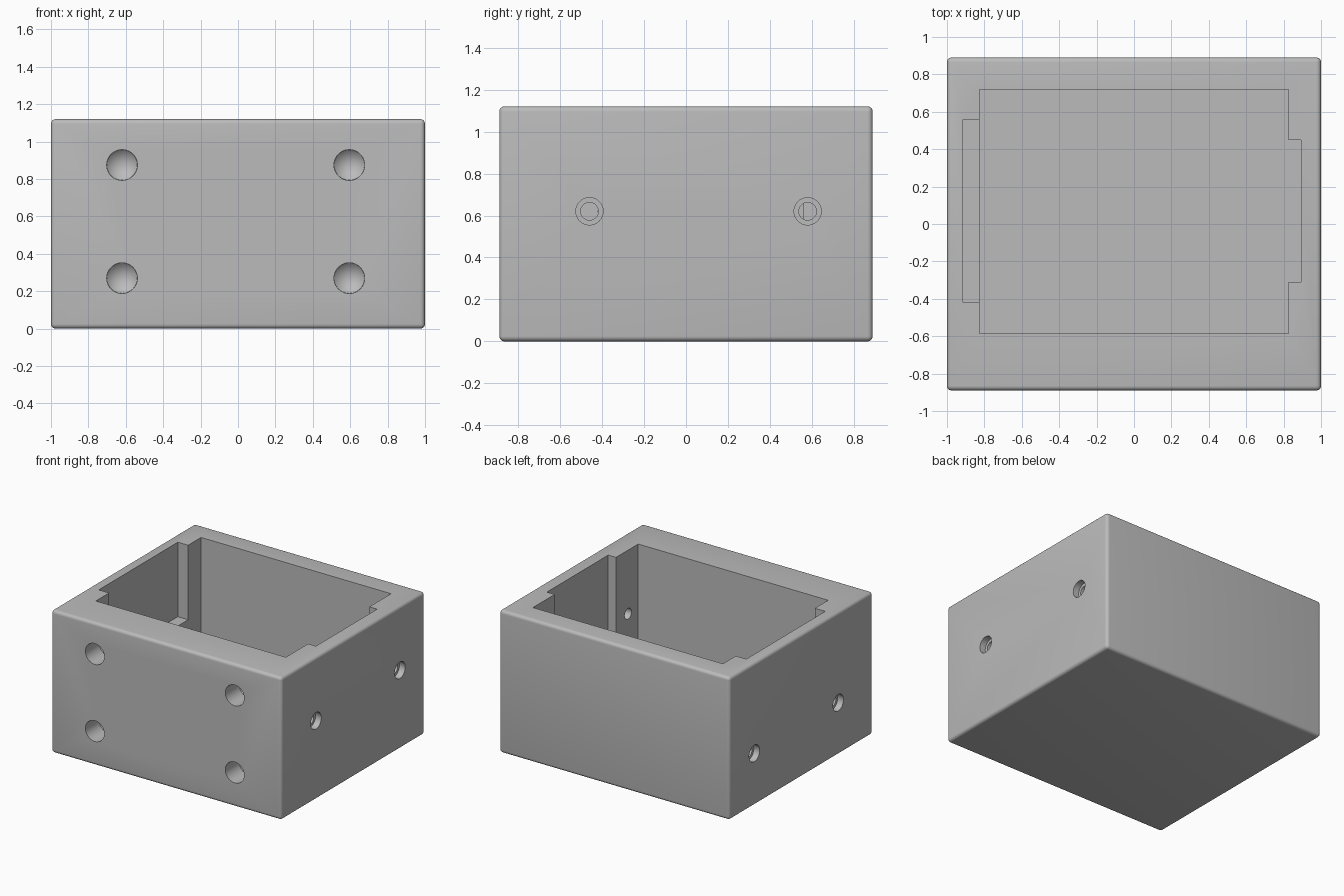
import bpy, math
from mathutils import Vector

cube = bpy.data.objects.get("Cube")
if cube:
    bpy.data.objects.remove(cube, do_unlink=True)

grey = bpy.data.materials.new("plain grey")
grey.use_nodes = True
colour = (0.5, 0.5, 0.5, 1)
grey.diffuse_color = colour
grey.node_tree.nodes["Principled BSDF"].inputs["Base Color"].default_value = colour


def box(name, low, high):
    low, high = Vector(low), Vector(high)
    bpy.ops.mesh.primitive_cube_add(size=1, location=(low + high) / 2)
    obj = bpy.context.object
    obj.name = name
    obj.scale = high - low
    bpy.ops.object.transform_apply(location=False, rotation=False, scale=True)
    obj.data.materials.append(grey)
    return obj


def rod(name, start, direction, length, r1, r2):
    """Round cutter running from start along direction."""
    d = Vector(direction)
    bpy.ops.mesh.primitive_cone_add(
        vertices=48, radius1=r1, radius2=r2, depth=length,
        location=Vector(start) + d * length / 2,
        rotation=d.to_track_quat('Z', 'Y').to_euler())
    obj = bpy.context.object
    obj.name = name
    obj.data.materials.append(grey)
    return obj


def apply(obj, mod):
    bpy.context.view_layer.objects.active = obj
    bpy.ops.object.modifier_apply(modifier=mod.name)


def cut(obj, cutter):
    mod = obj.modifiers.new("cut", 'BOOLEAN')
    mod.operation = 'DIFFERENCE'
    mod.solver = 'EXACT'
    mod.object = cutter
    apply(obj, mod)
    bpy.data.objects.remove(cutter, do_unlink=True)


# Outer block with rounded edges
TOP, FLOOR, HALF_Y = 1.12, 0.17, 0.89
case = box("enclosure", (-1, -HALF_Y, 0), (1, HALF_Y, TOP))
bevel = case.modifiers.new("rounding", 'BEVEL')
bevel.width = 0.025
bevel.segments = 5
apply(case, bevel)

# Open cavity and the recess in each side wall
cut(case, box("cavity", (-0.825, -0.585, FLOOR), (0.825, 0.72, 1.4)))
cut(case, box("right_recess", (-0.915, -0.42, 0.535), (-0.7, 0.56, 1.4)))
cut(case, box("left_recess", (0.7, -0.31, FLOOR), (0.893, 0.45, 1.4)))

# Blind holes with conical ends in the front
R = 0.082
for x in (-0.62, 0.595):
    for z in (0.27, 0.875):
        cut(case, rod("front_hole", (x, -1, z), (0, 1, 0), 0.28, R, R))
        cut(case, rod("front_hole_tip", (x, -0.721, z), (0, 1, 0), R, R, 0))

# Counterbored screw holes through both sides
for side, z in ((1, 0.62), (-1, 0.41)):
    for y in (-0.46, 0.58):
        inward = (-side, 0, 0)
        cut(case, rod("counterbore", (side * 1.1, y, z), inward, 0.15, 0.065, 0.065))
        cut(case, rod("screw_hole", (side * 1.1, y, z), inward, 0.4, 0.042, 0.042))

bpy.ops.object.select_all(action='DESELECT')
case.select_set(True)
bpy.context.view_layer.objects.active = case
bpy.ops.object.shade_smooth_by_angle(angle=math.radians(30))
